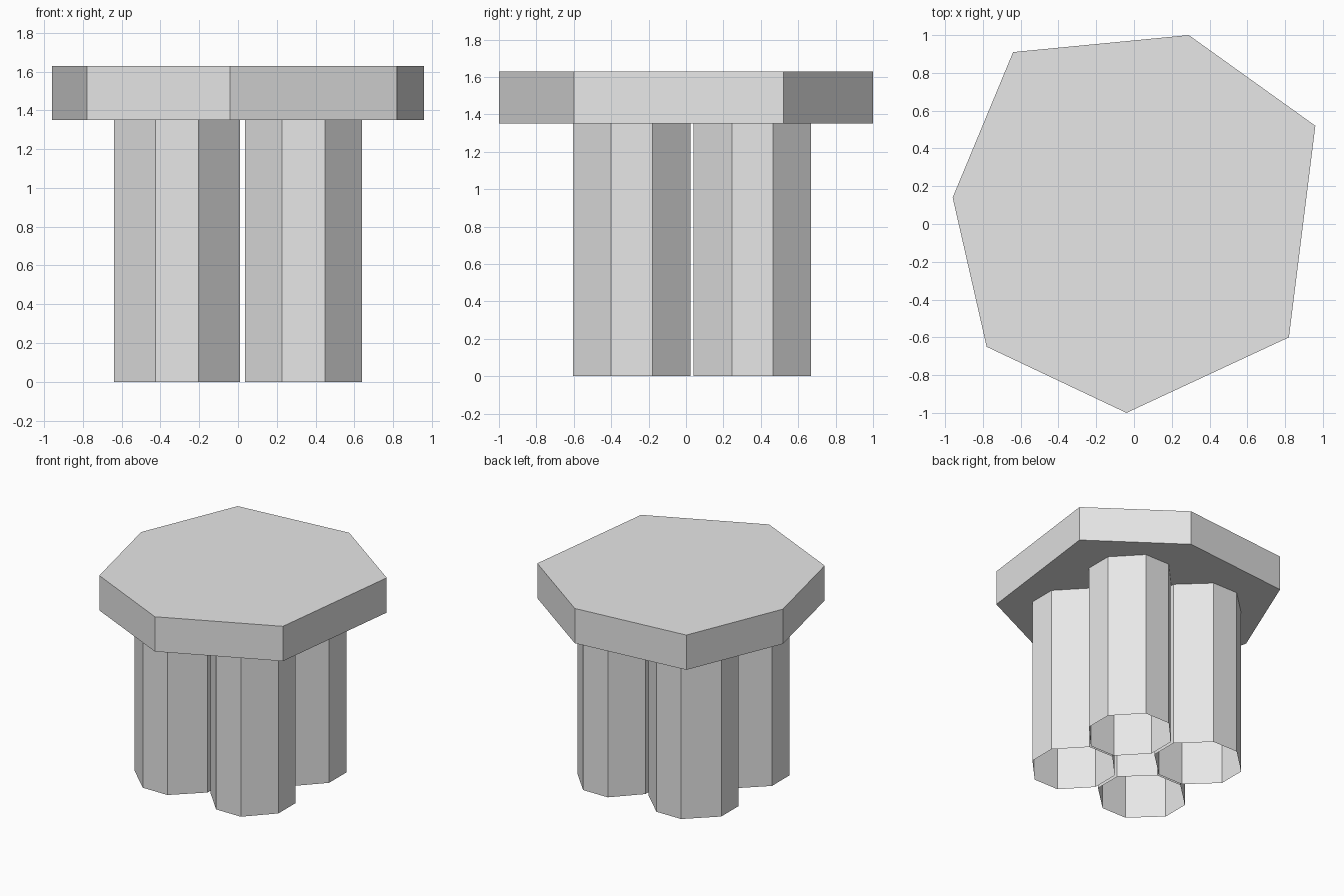
import bpy
import bmesh

cube = bpy.data.objects.get("Cube")
if cube:
    bpy.data.objects.remove(cube, do_unlink=True)

LEG_TOP, TABLE_TOP = 1.35, 1.63

grey = bpy.data.materials.new("plain_grey")
grey.use_nodes = True
colour = (0.8, 0.8, 0.8, 1.0)
grey.diffuse_color = colour
grey.node_tree.nodes["Principled BSDF"].inputs["Base Color"].default_value = colour


def prism(name, outline, z0, z1, capped):
    """Extrude a counter-clockwise outline, with or without end caps."""
    bm = bmesh.new()
    low = [bm.verts.new((x, y, z0)) for x, y in outline]
    high = [bm.verts.new((x, y, z1)) for x, y in outline]
    n = len(outline)
    for i in range(n):
        j = (i + 1) % n
        bm.faces.new((low[i], low[j], high[j], high[i]))
    if capped:
        bm.faces.new(high)
        bm.faces.new(low[::-1])
    mesh = bpy.data.meshes.new(name)
    bm.to_mesh(mesh)
    bm.free()
    mesh.materials.append(grey)
    obj = bpy.data.objects.new(name, mesh)
    bpy.context.collection.objects.link(obj)
    return obj


def octagon(cx, cy, hx, hy, flat=0.11):
    """Square with chamfered corners, counter-clockwise."""
    unit = [(hx, -flat), (hx, flat), (flat, hy), (-flat, hy),
            (-hx, flat), (-hx, -flat), (-flat, -hy), (flat, -hy)]
    return [(cx + x, cy + y) for x, y in unit]


# Seven-sided uneven slab
slab = [(0.29, 1.0), (-0.64, 0.91), (-0.96, 0.14), (-0.78, -0.65),
        (-0.04, -1.0), (0.82, -0.60), (0.96, 0.52)]
prism("table_top", slab, LEG_TOP, TABLE_TOP, True)

# Four hollow eight-sided legs, open at the ends
for side, cx, hx in (("right", -0.315, 0.325), ("left", 0.338, 0.302)):
    for end, cy in (("front", -0.29), ("back", 0.355)):
        prism(f"{end}_{side}_leg", octagon(cx, cy, hx, 0.314), 0, LEG_TOP, False)
